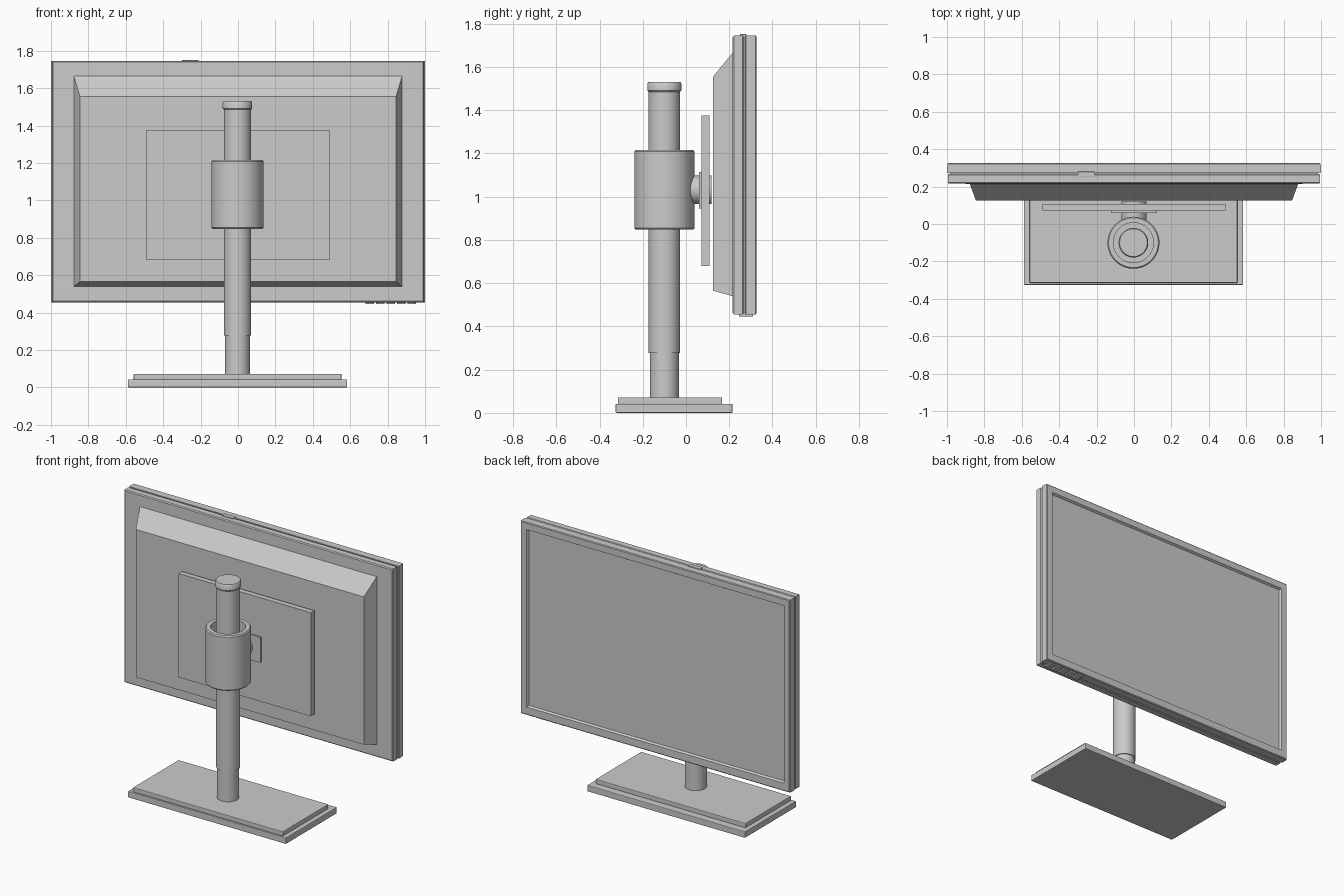
import bpy, bmesh, math
from mathutils import Matrix, Vector

if "Cube" in bpy.data.objects:
    bpy.data.objects.remove(bpy.data.objects["Cube"])

CX, CY = -0.003, -0.1   # column axis


def finish(name, bm, smooth=False, bevel=0):
    bmesh.ops.recalc_face_normals(bm, faces=bm.faces)
    me = bpy.data.meshes.new(name)
    bm.to_mesh(me)
    bm.free()
    ob = bpy.data.objects.new(name, me)
    bpy.context.collection.objects.link(ob)
    if bevel:
        mod = ob.modifiers.new("bevel", 'BEVEL')
        mod.width, mod.segments = bevel, 2
    if smooth:
        bpy.ops.object.select_all(action='DESELECT')
        bpy.context.view_layer.objects.active = ob
        ob.select_set(True)
        bpy.ops.object.shade_smooth_by_angle(angle=math.radians(35))
    return ob


def box(name, x0, x1, y0, y1, z0, z1, bevel=0):
    bm = bmesh.new()
    m = Matrix.Translation(((x0 + x1) / 2, (y0 + y1) / 2, (z0 + z1) / 2)) \
        @ Matrix.Diagonal((x1 - x0, y1 - y0, z1 - z0, 1))
    bmesh.ops.create_cube(bm, size=1, matrix=m)
    return finish(name, bm, bevel=bevel)


def loft(name, rings):
    """Rectangles (y, half_width, z0, z1) joined in order and capped."""
    bm = bmesh.new()
    loops = [[bm.verts.new((sx * w, y, z)) for sx, z in
              ((-1, z0), (1, z0), (1, z1), (-1, z1))] for y, w, z0, z1 in rings]
    for a, b in zip(loops, loops[1:]):
        for i in range(4):
            j = (i + 1) % 4
            bm.faces.new((a[i], a[j], b[j], b[i]))
    bm.faces.new(loops[0])
    bm.faces.new(loops[-1])
    return finish(name, bm)


def lathe(name, profile, closed=False, matrix=Matrix(), n=64):
    """Revolve (radius, height) profile around z, then place it."""
    bm = bmesh.new()
    vs = [bm.verts.new((r, 0, z)) for r, z in profile]
    pairs = list(zip(vs, vs[1:])) + ([(vs[-1], vs[0])] if closed else [])
    geom = vs + [bm.edges.new(p) for p in pairs]
    bmesh.ops.spin(bm, geom=geom, cent=(0, 0, 0), axis=(0, 0, 1),
                   angle=math.tau, steps=n)
    bmesh.ops.remove_doubles(bm, verts=bm.verts, dist=1e-5)
    bmesh.ops.transform(bm, matrix=matrix, verts=bm.verts)
    return finish(name, bm, smooth=True)


# Stepped base
box("base_lower", -0.588, 0.583, -0.325, 0.215, 0, 0.042, 0.004)
box("base_upper", -0.558, 0.553, -0.315, 0.167, 0.04, 0.072, 0.004)

# Column with narrower foot and wider cap
axis = Matrix.Translation((CX, CY, 0))
lathe("column", [(0, 0.07), (0.067, 0.07), (0.067, 0.278), (0.073, 0.278),
                 (0.073, 1.485), (0.079, 1.492), (0.079, 1.522),
                 (0.074, 1.53), (0, 1.53)], matrix=axis)

# Height sleeve, an open tube
lathe("sleeve", [(0.107, 0.847), (0.133, 0.847), (0.139, 0.854), (0.139, 1.208),
                 (0.133, 1.216), (0.107, 1.216)], closed=True, matrix=axis)

# Tilt joint and mounting plates
joint = Matrix.Translation((0, 0, 1.031)) @ Matrix.Rotation(-math.pi / 2, 4, 'X')
lathe("tilt_joint", [(0, 0.015), (0.066, 0.015), (0.066, 0.119), (0, 0.119)],
      matrix=joint, n=48)
box("joint_plate", -0.123, 0.123, 0.06, 0.075, 0.945, 1.115)
box("mount_plate", -0.49, 0.49, 0.071, 0.108, 0.68, 1.375)

# Rear housing with sloped bulge
loft("rear_shell", [(0.125, 0.845, 0.565, 1.555), (0.215, 0.878, 0.54, 1.665),
                    (0.216, 0.989, 0.461, 1.739), (0.222, 0.995, 0.455, 1.745),
                    (0.262, 0.995, 0.455, 1.745), (0.267, 0.99, 0.46, 1.74)])

# Seam core between the shells
loft("seam_core", [(0.255, 0.985, 0.465, 1.735), (0.29, 0.985, 0.465, 1.735)])

# Front bezel with recessed display
loft("front_bezel", [(0.273, 0.995, 0.455, 1.745), (0.278, 1.0, 0.455, 1.745),
                     (0.322, 0.998, 0.455, 1.745), (0.326, 0.993, 0.46, 1.74),
                     (0.326, 0.953, 0.508, 1.697), (0.312, 0.945, 0.516, 1.689)])

# Buttons under the bezel and small bump on top
for i in range(5):
    x = 0.682 + i * 0.056
    box(f"button_{i + 1}", x, x + 0.046, 0.245, 0.31, 0.446, 0.47, 0.003)
box("top_bump", -0.3, -0.21, 0.25, 0.28, 1.72, 1.751, 0.003)
